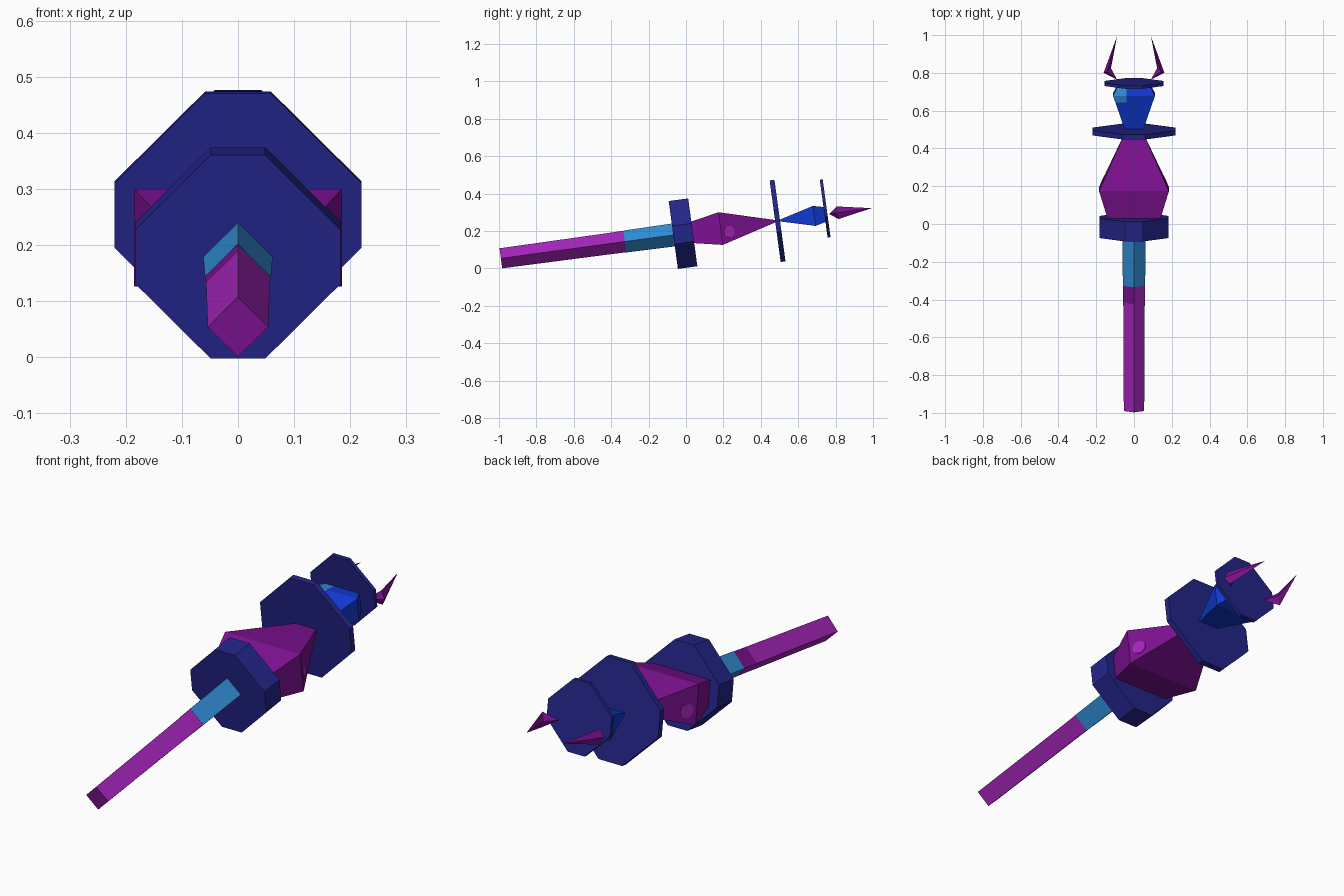
import bpy, bmesh, math
from mathutils import Matrix, Vector

if "Cube" in bpy.data.objects:
    bpy.data.objects.remove(bpy.data.objects["Cube"])

# Everything is built along local y, then tilted upward toward the back
TILT = Matrix.Translation((0, 0, 0.188)) @ Matrix.Rotation(math.radians(7.7), 4, 'X')


def srgb(r, g, b):
    def f(c):
        c /= 255
        return c / 12.92 if c <= 0.04045 else ((c + 0.055) / 1.055) ** 2.4
    return (f(r), f(g), f(b), 1)


def material(name, rgb):
    m = bpy.data.materials.new(name)
    m.diffuse_color = srgb(*rgb)
    m.use_nodes = True
    m.node_tree.nodes["Principled BSDF"].inputs["Base Color"].default_value = m.diffuse_color
    return m


NAVY = material("navy", (36, 37, 138))
MAGENTA = material("magenta", (166, 38, 188))
PURPLE = material("dark purple", (126, 17, 147))
SKY = material("sky blue", (49, 142, 214))
ROYAL = material("royal blue", (16, 58, 212))


def finish(name, bm, mats):
    bmesh.ops.recalc_face_normals(bm, faces=bm.faces)
    bm.transform(TILT)
    me = bpy.data.meshes.new(name)
    bm.to_mesh(me)
    bm.free()
    for m in mats:
        me.materials.append(m)
    ob = bpy.data.objects.new(name, me)
    bpy.context.collection.objects.link(ob)
    return ob


def loft(rings):
    """Join rings of points with quads and cap both ends."""
    bm = bmesh.new()
    vs = [[bm.verts.new(p) for p in r] for r in rings]
    n = len(vs[0])
    for a, b in zip(vs, vs[1:]):
        for i in range(n):
            j = (i + 1) % n
            bm.faces.new((a[i], a[j], b[j], b[i]))
    bm.faces.new(vs[0])
    bm.faces.new(vs[-1])
    bmesh.ops.recalc_face_normals(bm, faces=bm.faces)
    return bm


def diamond(s, r):
    return [(r, s, 0), (0, s, r), (-r, s, 0), (0, s, -r)]


def rect(s, w, h):
    return [(w, s, h), (-w, s, h), (-w, s, -h), (w, s, -h)]


def octagon(s, r, v=0):
    c = r * 0.265
    return [(x, s, z + v) for x, z in ((c, r), (-c, r), (-r, c), (-r, -c),
                                       (-c, -r), (c, -r), (r, -c), (r, c))]


# Handle: square bar set on edge, purple end cap and a purple patch near the joint
bm = loft([diamond(-0.999, 0.054), diamond(-0.42, 0.057), diamond(-0.33, 0.058)])
for f in bm.faces:
    c, n = f.calc_center_median(), f.normal
    if n.y < -0.9 or (c.y > -0.42 and n.x < -0.3 and n.z > 0.3):
        f.material_index = 1
finish("handle", bm, [MAGENTA, PURPLE])
finish("handle_collar", loft([diamond(-0.33, 0.059), diamond(-0.04, 0.062)]), [SKY])

# Octagonal plates
for name, s, r, t, v in (("front_guard", -0.016, 0.183, 0.105, 0),
                         ("middle_plate", 0.494, 0.220, 0.026, 0),
                         ("rear_plate", 0.755, 0.156, 0.016, 0.032)):
    finish(name, loft([octagon(s - t / 2, r, v), octagon(s + t / 2, r, v)]), [NAVY])

# Body: boxy wedge tapering toward the back
finish("body", loft([rect(0.02, 0.135, 0.055), rect(0.187, 0.185, 0.088),
                     rect(0.49, 0.047, 0.004)]), [PURPLE])

# Round spots on both sides of the body
for side, label in ((1, "right"), (-1, "left")):
    bm = bmesh.new()
    q = Vector((side * 0.91, 0.414, 0)).to_track_quat('Z', 'Y')
    bmesh.ops.create_cone(bm, cap_ends=True, segments=16, radius1=0.031, radius2=0.031,
                          depth=0.006,
                          matrix=Matrix.Translation((side * 0.165, 0.23, -0.022)) @ q.to_matrix().to_4x4())
    finish("spot_" + label, bm, [MAGENTA])

# Neck: smaller wedge between plates, with a sky blue corner patch
bm = loft([rect(0.50, 0.047, 0.003), rect(0.692, 0.111, 0.054), rect(0.758, 0.078, 0.038)])
for co, no in (((-0.04, 0, 0), (1, 0, 0)), ((0, 0.655, 0), (0, 1, 0))):
    bmesh.ops.bisect_plane(bm, geom=bm.verts[:] + bm.edges[:] + bm.faces[:],
                           plane_co=co, plane_no=no)
for f in bm.faces:
    c = f.calc_center_median()
    if c.x < -0.04 and c.y > 0.655 and f.normal.z > 0.5:
        f.material_index = 1
finish("neck", bm, [ROYAL, SKY])

# Horns: bent four-sided spikes, mirrored
for side, label in ((1, "right"), (-1, "left")):
    bm = bmesh.new()
    ring = [bm.verts.new((side * x, y, z)) for x, y, z in
            ((0.161, 0.808, 0), (0.142, 0.818, 0.034), (0.122, 0.832, 0), (0.142, 0.818, -0.034))]
    for tip in ((0.09, 0.772, 0), (0.09, 1.002, 0)):
        t = bm.verts.new((side * tip[0], tip[1], tip[2]))
        for i in range(4):
            bm.faces.new((ring[i], ring[(i + 1) % 4], t))
    finish("horn_" + label, bm, [PURPLE])
